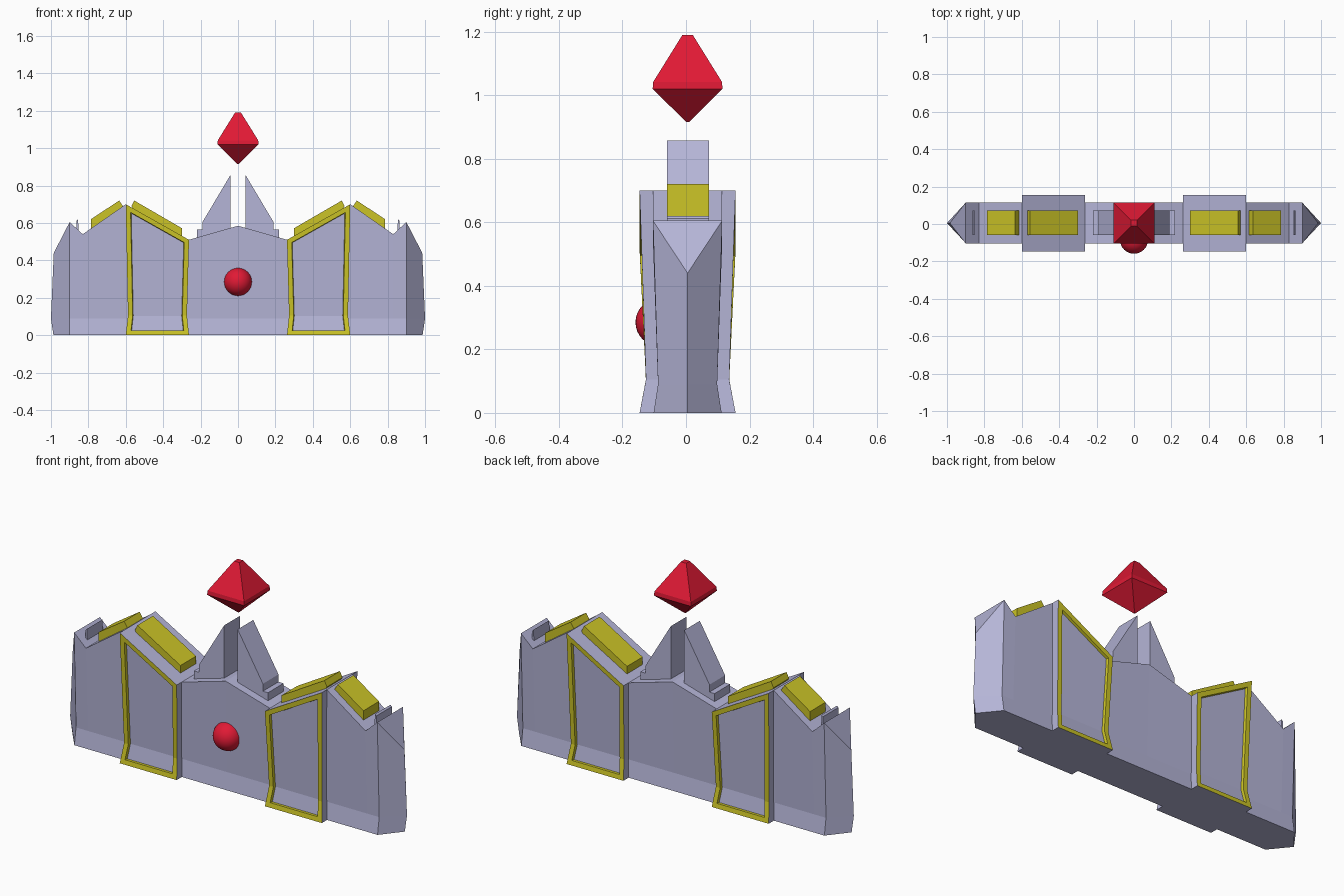
import bpy, bmesh
from mathutils import Vector

if "Cube" in bpy.data.objects:
    bpy.data.objects.remove(bpy.data.objects["Cube"])

YC = 0.005  # wall centre line in y


def material(name, rgb):
    m = bpy.data.materials.new(name)
    m.diffuse_color = (*rgb, 1)
    m.use_nodes = True
    m.node_tree.nodes["Principled BSDF"].inputs["Base Color"].default_value = m.diffuse_color
    return m


STONE = material("pale_stone", (0.46, 0.46, 0.68))
GOLD = material("gold", (0.60, 0.55, 0.02))
RED = material("red_gem", (0.75, 0.01, 0.035))


def finish(name, bm, mats, mirror=True):
    bmesh.ops.recalc_face_normals(bm, faces=bm.faces)
    me = bpy.data.meshes.new(name)
    bm.to_mesh(me)
    bm.free()
    ob = bpy.data.objects.new(name, me)
    bpy.context.collection.objects.link(ob)
    for m in mats:
        me.materials.append(m)
    if mirror:
        ob.modifiers.new("mirror", 'MIRROR')
    return ob


def loft(stations, depths, waist, cap_start=True):
    """Waisted wall: each station is (x at base, waist, top; top z; depth factor)."""
    bm = bmesh.new()
    rings = []
    for xs, top, k in stations:
        lv = list(zip(xs, (0, waist, top), depths))
        pts = [(x, YC - d * k, z) for x, z, d in lv]
        pts += [(x, YC + d * k, z) for x, z, d in reversed(lv)]
        rings.append([bm.verts.new(p) for p in pts])
    for a, b in zip(rings, rings[1:]):
        for i in range(6):
            j = (i + 1) % 6
            bm.faces.new((a[i], a[j], b[j], b[i]))
    for r in ([rings[0]] if cap_start else []) + ([rings[-1]] if stations[-1][2] else []):
        bm.faces.new((r[0], r[1], r[4], r[5]))
        bm.faces.new((r[1], r[2], r[3], r[4]))
    bmesh.ops.remove_doubles(bm, verts=bm.verts, dist=1e-5)
    bmesh.ops.recalc_face_normals(bm, faces=bm.faces)
    return bm


def prism(name, profile, mat, y0=-0.06, y1=0.072):
    """Extrude an x-z profile along y and mirror it."""
    bm = bmesh.new()
    f = bm.faces.new([bm.verts.new((x, y0, z)) for x, z in profile])
    ext = bmesh.ops.extrude_face_region(bm, geom=[f])["geom"]
    bmesh.ops.translate(bm, vec=Vector((0, y1 - y0, 0)),
                        verts=[g for g in ext if isinstance(g, bmesh.types.BMVert)])
    return finish(name, bm, [mat])


# Main wall with pointed ends
wall = [((x,) * 3, z, 1) for x, z in
        [(0, .585), (.262, .51), (.3, .50), (.57, .62), (.6, .70), (.83, .54), (.90, .605)]]
wall.append(((.987, 1.0, .985), .44, 0))
finish("wall", loft(wall, (.107, .093, .109), .09, cap_start=False), [STONE])

# Buttresses with a gold frame around the recessed front and back panels
bm = loft([((.262, .273, .262), .51, 1), ((.60, .588, .60), .70, 1)], (.151, .131, .151), .105)
for side in (-1, 1):
    panel = [f for f in bm.faces if f.normal.y * side > 0.7]
    for thick, depth in ((.025, 0), (.003, -.014)):
        rim = bmesh.ops.inset_region(bm, faces=panel, thickness=thick, depth=depth,
                                     use_even_offset=True, use_boundary=True)["faces"]
        for f in rim:
            f.material_index = 1
finish("buttress", bm, [STONE, GOLD])

# Gold blocks on the sloping tops
prism("inner_gold_cap", [(.30, .525), (.30, .572), (.555, .72), (.57, .69), (.555, .665)], GOLD)
prism("outer_gold_cap", [(.625, .675), (.615, .69), (.635, .72), (.787, .62), (.787, .56)], GOLD)

# Central split spire with stepped foot, and small end studs
prism("spire_half", [(.04, .55), (.04, .857), (.19, .605), (.19, .565), (.22, .565), (.22, .51)], STONE)
prism("end_stud", [(.852, .54), (.855, .62), (.863, .612), (.863, .55)], STONE)

# Floating gem: stacked square rings
bm = bmesh.new()
rings = []
for h, z in [(.004, .915), (.110, 1.02), (.108, 1.042), (.016, 1.19)]:
    rings.append([bm.verts.new((sx * h, YC + sy * h, z))
                  for sx, sy in ((-1, -1), (1, -1), (1, 1), (-1, 1))])
for a, b in zip(rings, rings[1:]):
    for i in range(4):
        j = (i + 1) % 4
        bm.faces.new((a[i], a[j], b[j], b[i]))
bm.faces.new(rings[0])
bm.faces.new(rings[-1])
finish("floating_gem", bm, [RED], mirror=False)

# Round gem on the front
bm = bmesh.new()
bmesh.ops.create_uvsphere(bm, u_segments=32, v_segments=16, radius=.075)
for f in bm.faces:
    f.smooth = True
orb = finish("front_orb", bm, [RED], mirror=False)
orb.location = (0, -.084, .285)
